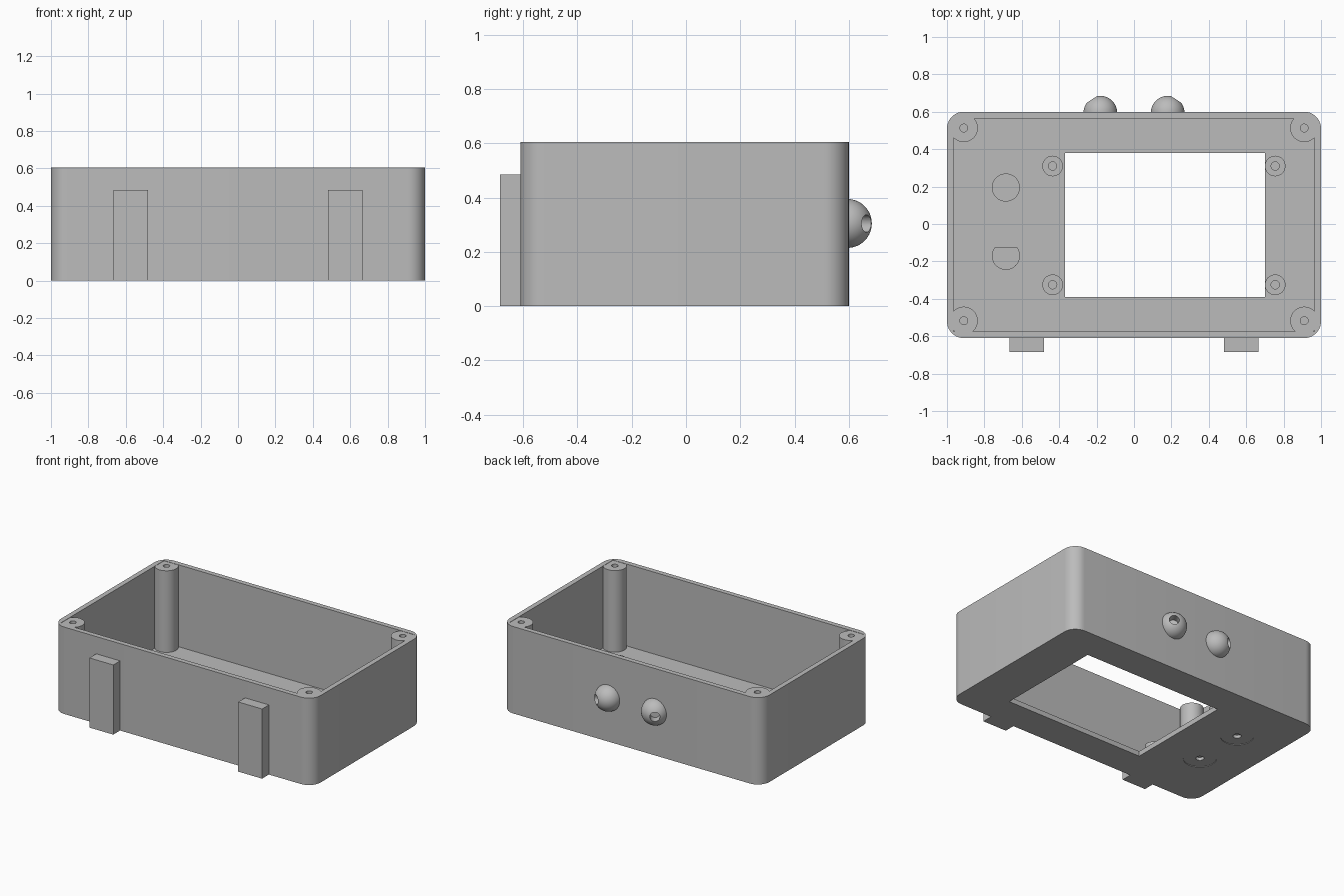
import bpy, bmesh, math
from mathutils import Vector

cube = bpy.data.objects.get("Cube")
if cube:
    bpy.data.objects.remove(cube, do_unlink=True)

GREY = (0.5, 0.5, 0.5, 1)
plastic = bpy.data.materials.new("grey plastic")
plastic.use_nodes = True
plastic.diffuse_color = GREY
plastic.node_tree.nodes["Principled BSDF"].inputs["Base Color"].default_value = GREY

H, FLOOR, WALL = 0.605, 0.035, 0.035
FRONT, BACK = -0.61, 0.60


def finish(bm, name):
    bmesh.ops.recalc_face_normals(bm, faces=bm.faces)
    mesh = bpy.data.meshes.new(name)
    bm.to_mesh(mesh)
    bm.free()
    mesh.materials.append(plastic)
    ob = bpy.data.objects.new(name, mesh)
    bpy.context.collection.objects.link(ob)
    return ob


def box(name, x0, x1, y0, y1, z0, z1, radius=0):
    """Box from its limits, with optional rounded upright edges."""
    bm = bmesh.new()
    bmesh.ops.create_cube(bm, size=1)
    for v in bm.verts:
        v.co = (x1 if v.co.x > 0 else x0, y1 if v.co.y > 0 else y0, z1 if v.co.z > 0 else z0)
    if radius:
        upright = [e for e in bm.edges if abs(e.verts[0].co.z - e.verts[1].co.z) > 0.01]
        bmesh.ops.bevel(bm, geom=upright, offset=radius, segments=10, profile=0.5, affect='EDGES')
    return finish(bm, name)


def lathe(name, profile, location=(0, 0, 0), steps=48):
    """Turn a profile of (radius, height) points about the z axis."""
    bm = bmesh.new()
    verts = [bm.verts.new((r, 0, z)) for r, z in profile]
    edges = [bm.edges.new(pair) for pair in zip(verts, verts[1:])]
    bmesh.ops.spin(bm, geom=verts + edges, cent=(0, 0, 0), axis=(0, 0, 1),
                   angle=2 * math.pi, steps=steps)
    bmesh.ops.remove_doubles(bm, verts=bm.verts, dist=0.0001)
    ob = finish(bm, name)
    ob.location = location
    return ob


def rod(name, radius, z0, z1, location):
    return lathe(name, [(0, z0), (radius, z0), (radius, z1), (0, z1)], location)


def bored_post(name, radius, bore, z0, z1, depth, location):
    return lathe(name, [(0, z0), (radius, z0), (radius, z1), (bore, z1),
                        (bore, z1 - depth), (0, z1 - depth)], location)


def cut(target, cutter):
    cutter.hide_render = True
    mod = target.modifiers.new("cut", 'BOOLEAN')
    mod.operation, mod.solver, mod.object = 'DIFFERENCE', 'EXACT', cutter
    bpy.context.view_layer.objects.active = target
    bpy.ops.object.modifier_apply(modifier=mod.name)
    bpy.data.objects.remove(cutter, do_unlink=True)


parts = []

# Open-topped case with a display window in its floor
case = box("case", -1, 1, FRONT, BACK, 0, H, radius=0.09)
cut(case, box("cavity", -1 + WALL, 1 - WALL, FRONT + WALL, BACK - WALL, FLOOR, H + 0.1))
cut(case, box("window", -0.37, 0.70, -0.39, 0.38, -0.1, 0.2))
parts.append(case)

# Button seats: shallow recess with a blind hole below, a low pad above
for i, y in enumerate((0.195, -0.17)):
    spot = (-0.685, y, 0)
    cut(case, rod("recess", 0.105, -0.1, 0.004, spot))
    cut(case, rod("pin_hole", 0.026, -0.1, 0.025, spot))
    pad = rod(f"button_pad_{i + 1}", 0.075, FLOOR - 0.005, FLOOR + 0.02, spot)
    if i:
        cut(pad, box("flat", -0.9, -0.5, -0.125, 0.05, 0, 0.2))
    parts.append(pad)

# Screw posts in the corners
for sx, side in ((-1, "right"), (1, "left")):
    for y, end in ((0.513, "back"), (-0.517, "front")):
        parts.append(bored_post(f"corner_post_{end}_{side}", 0.075, 0.021,
                                FLOOR - 0.01, H - 0.002, 0.3, (sx * 0.91, y, 0)))

# Short standoffs around the window
for x, side in ((-0.435, "right"), (0.755, "left")):
    for y, end in ((0.31, "back"), (-0.325, "front")):
        parts.append(bored_post(f"standoff_{end}_{side}", 0.055, 0.022,
                                FLOOR - 0.01, 0.07, 0.034, (x, y, 0)))

# Mounting blocks on the front wall and domed bosses on the back wall
R = 0.09
for s, side in ((-1, "right"), (1, "left")):
    x = s * 0.573
    parts.append(box(f"mount_block_{side}", x - 0.092, x + 0.092, -0.685, FRONT + 0.01, 0, 0.485))

    arc = [(R * math.cos(t), R * math.sin(t)) for t in (math.pi / 2 * k / 14 for k in range(14))]
    centre = Vector((s * 0.18, BACK - 0.005, 0.305))
    dome = lathe(f"dome_{side}", [(0, 0)] + arc + [(0, R)], centre)
    dome.rotation_euler.x = -math.pi / 2
    aim = Vector((s * 0.55, 0.84, 0))
    bore = rod("bore", 0.032, 0.025, 0.2, centre)
    bore.rotation_euler = aim.to_track_quat('Z', 'Y').to_euler()
    bpy.context.view_layer.update()
    cut(dome, bore)
    parts.append(dome)

# Smooth the round surfaces, keep the edges crisp
bpy.ops.object.select_all(action='DESELECT')
for ob in parts:
    ob.select_set(True)
bpy.context.view_layer.objects.active = case
bpy.ops.object.shade_smooth_by_angle(angle=math.radians(30))
